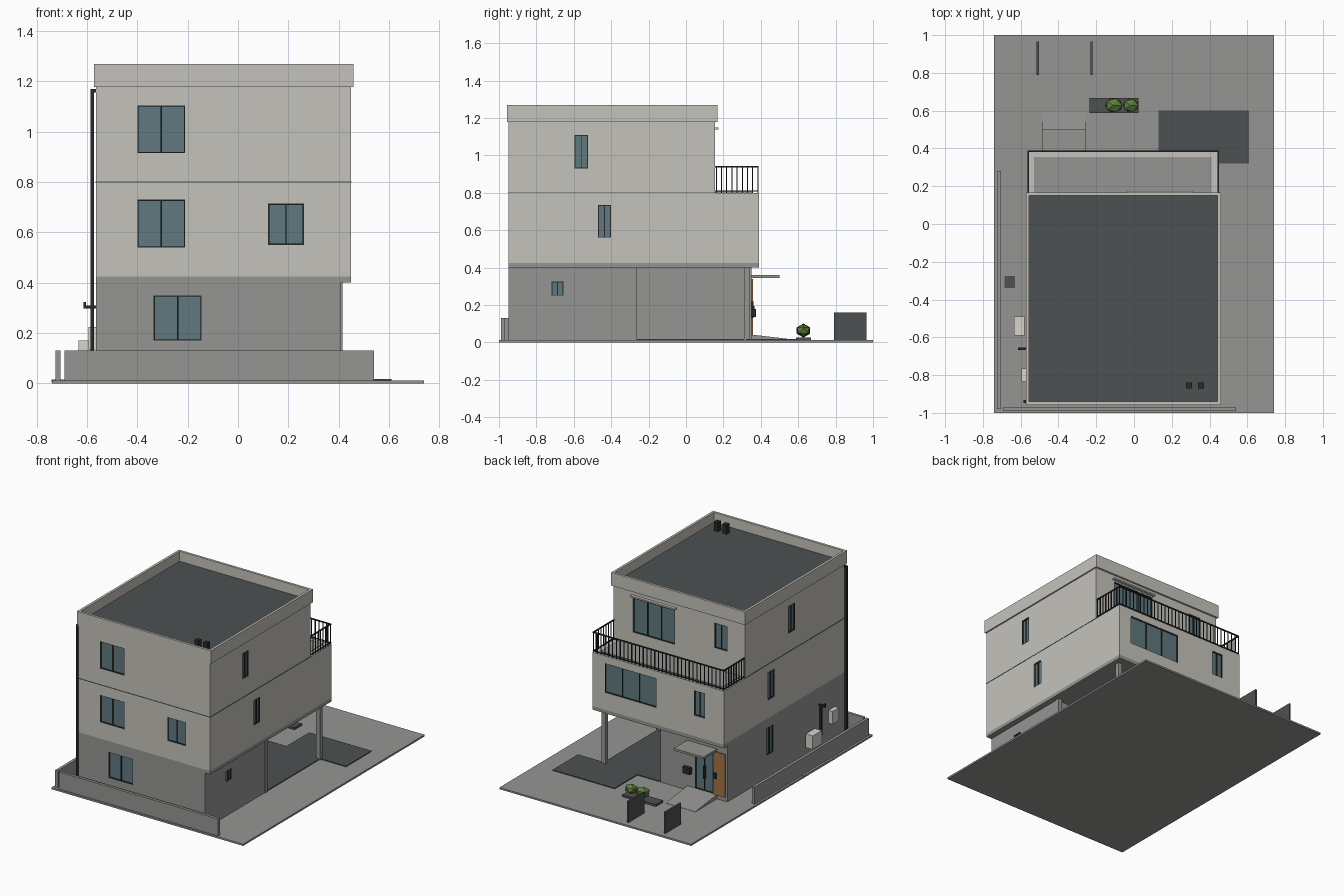
import bpy, bmesh
from mathutils import Vector, Matrix

if "Cube" in bpy.data.objects:
    bpy.data.objects.remove(bpy.data.objects["Cube"])


def material(name, r, g, b):
    m = bpy.data.materials.new(name)
    m.diffuse_color = (r, g, b, 1)
    m.use_nodes = True
    m.node_tree.nodes["Principled BSDF"].inputs["Base Color"].default_value = m.diffuse_color
    return m


CREAM = material("cream render", .56, .545, .50)
GREY = material("grey concrete", .30, .305, .295)
DARK = material("dark slate", .075, .083, .084)
BLACK = material("black metal", .022, .023, .024)
GLASS = material("blue glass", .115, .19, .215)
GREEN = material("leaf green", .11, .21, .045)
WOOD = material("warm wood", .36, .17, .06)
WHITE = material("off white", .68, .66, .60)


def finish(name, bm, mat):
    bmesh.ops.recalc_face_normals(bm, faces=bm.faces)
    me = bpy.data.meshes.new(name)
    bm.to_mesh(me)
    bm.free()
    ob = bpy.data.objects.new(name, me)
    bpy.context.collection.objects.link(ob)
    if mat:
        me.materials.append(mat)
    return ob


def boxes(name, specs, mat):
    """One object from boxes given as x0, x1, y0, y1, z0, z1."""
    bm = bmesh.new()
    for x0, x1, y0, y1, z0, z1 in specs:
        size = (abs(x1 - x0), abs(y1 - y0), abs(z1 - z0))
        mid = Vector((x0 + x1, y0 + y1, z0 + z1)) / 2
        bmesh.ops.create_cube(bm, size=1, matrix=Matrix.Translation(mid) @ Matrix.Diagonal((*size, 1)))
    return finish(name, bm, mat)


def box(name, x0, x1, y0, y1, z0, z1, mat):
    return boxes(name, [(x0, x1, y0, y1, z0, z1)], mat)


def prism(name, points, offset, mat):
    """Extrude a flat outline by an offset vector."""
    bm = bmesh.new()
    f = bm.faces.new([bm.verts.new(p) for p in points])
    new = bmesh.ops.extrude_face_region(bm, geom=[f])["geom"]
    bmesh.ops.translate(bm, vec=offset, verts=[v for v in new if isinstance(v, bmesh.types.BMVert)])
    return finish(name, bm, mat)


def ring(x0, x1, y0, y1, z0, z1, t):
    return [(x0, x1, y0, y0 + t, z0, z1), (x0, x1, y1 - t, y1, z0, z1),
            (x0, x0 + t, y0 + t, y1 - t, z0, z1), (x1 - t, x1, y0 + t, y1 - t, z0, z1)]


def on_wall(side, plane, a0, a1, d0, d1, z0, z1):
    """Box spec on a wall; d0..d1 is measured outward from the wall plane."""
    s = 1 if side in ("right", "back") else -1
    d = (plane + s * d0, plane + s * d1)
    return (*d, a0, a1, z0, z1) if side in ("left", "right") else (a0, a1, *d, z0, z1)


def add_windows(wall, label, windows):
    """Cut openings in a wall block, then fit glass and frames."""
    cuts, glass, bars = [], [], []
    t = .005
    for side, plane, a0, a1, z0, z1, panes in windows:
        def part(p0, p1, d0, d1, q0, q1):
            return on_wall(side, plane, p0, p1, d0, d1, q0, q1)
        cuts.append(part(a0, a1, -.014, .02, z0, z1))
        glass.append(part(a0, a1, -.016, -.008, z0, z1))
        for z in (z0, z1 - t):
            bars.append(part(a0, a1, -.014, -.002, z, z + t))
        for i in range(panes + 1):
            a = a0 + (a1 - a0 - t) * i / panes
            bars.append(part(a, a + t, -.014, -.002, z0, z1))
    cutter = boxes(label + "_cutter", cuts, None)
    cutter.hide_render = True
    mod = wall.modifiers.new("openings", "BOOLEAN")
    mod.operation, mod.object, mod.solver = "DIFFERENCE", cutter, "EXACT"
    bpy.context.view_layer.objects.active = wall
    bpy.ops.object.modifier_apply(modifier=mod.name)
    bpy.data.objects.remove(cutter)
    boxes(label + "_window_glass", glass, GLASS)
    boxes(label + "_window_frames", bars, BLACK)


# Site slab, boundary walls and paving
box("ground_slab", -.74, .74, -1, 1, 0, .012, GREY)
boxes("boundary_walls", [(-.69, .54, -.99, -.97, .012, .13), (-.725, -.705, -.98, .28, .012, .13)], GREY)
box("side_path", -.742, -.59, -.48, -.24, .004, .016, GREY)
prism("parking_pad", [(x, y, .010) for x, y in
      ((-.05, -.29), (.41, -.29), (.41, .32), (.61, .32), (.61, .6), (.13, .6), (.13, .35), (-.05, .35))],
      (0, 0, .008), DARK)
box("drain_cover", -.685, -.63, -.34, -.275, .012, .02, DARK)

# Ground floor with open parking bay
ground = prism("ground_floor", [(x, y, .01) for x, y in
               ((-.565, -.95), (.41, -.95), (.41, -.29), (-.05, -.29), (-.05, .35), (-.565, .35))],
               (0, 0, .39), GREY)
boxes("parking_columns", [(.385, .415, y, y + .03, .012, .4) for y in (-.295, .31)], GREY)
add_windows(ground, "ground_floor", [
    ("front", -.95, -.335, -.145, .17, .35, 2),
    ("right", .41, -.72, -.655, .25, .325, 2),
    ("left", -.565, -.155, -.08, .17, .36, 2),
    ("back", .35, -.455, -.314, .04, .315, 2)])

# Middle floor
box("middle_floor_slab", -.565, .45, -.95, .39, .4, .425, GREY)
middle = box("middle_floor", -.565, .45, -.95, .39, .425, .8, CREAM)
add_windows(middle, "middle_floor", [
    ("front", -.95, -.40, -.21, .54, .73, 2),
    ("front", -.95, .12, .262, .55, .715, 2),
    ("right", .45, -.47, -.40, .56, .735, 2),
    ("left", -.565, -.17, -.095, .55, .745, 2),
    ("back", .39, -.045, .354, .545, .75, 3),
    ("back", .39, -.42, -.335, .57, .745, 2)])

# Upper floor
upper = box("upper_floor", -.565, .45, -.95, .155, .8, 1.19, CREAM)
add_windows(upper, "upper_floor", [
    ("front", -.95, -.40, -.21, .915, 1.105, 2),
    ("right", .45, -.595, -.525, .93, 1.11, 2),
    ("left", -.565, -.395, -.32, .93, 1.12, 2),
    ("back", .155, -.025, .30, .89, 1.13, 3),
    ("back", .155, -.43, -.33, .95, 1.125, 2)])
boxes("floor_joint", ring(-.567, .452, -.952, .157, .799, .803, .01), DARK)
box("balcony_window_hood", -.035, .31, .15, .175, 1.14, 1.15, CREAM)

# Roof and parapet
boxes("parapet", ring(-.573, .46, -.957, .168, 1.178, 1.27, .017), CREAM)
box("roof_surface", -.557, .444, -.941, .152, 1.185, 1.2, DARK)
boxes("roof_vents", [(x - .016, x + .016, -.871, -.839, 1.195, 1.265) for x in (.29, .355)], BLACK)

# Balcony floor and railing
box("balcony_floor", -.53, .41, .15, .355, .798, .806, GREY)
w = .0025
rails = []
for z0, z1 in ((.935, .943), (.808, .813)):
    rails += [(-.563, .448, .381, .388, z0, z1)]
    rails += [(x - .0035, x + .0035, .155, .388, z0, z1) for x in (-.56, .445)]
for i in range(35):
    x = -.56 + 1.005 * i / 34
    rails.append((x - w, x + w, .3845 - w, .3845 + w, .8, .94))
for i in range(8):
    y = .162 + .2225 * i / 8
    rails += [(x - w, x + w, y - w, y + w, .8, .94) for x in (-.56, .445)]
boxes("balcony_railing", rails, BLACK)

# Entrance
box("entrance_canopy", -.485, -.255, .345, .5, .345, .36, GREY)
prism("entrance_ramp", [(-.485, y, z) for y, z in ((.35, .01), (.59, .01), (.59, .014), (.5, .025), (.35, .042))],
      (.23, 0, 0), GREY)
box("wood_panel", -.55, -.458, .345, .358, .04, .34, WOOD)
boxes("door_handle", [(-.392, -.386, .34, .362, .13, .22)], BLACK)
box("entry_intercom", -.485, -.463, .355, .366, .155, .195, BLACK)
box("mailbox", -.29, -.235, .345, .375, .135, .18, BLACK)

# Planter, bushes and gate panels
box("planter_bed", -.235, .025, .588, .668, .01, .026, DARK)
for i, (x, r) in enumerate(((-.107, .05), (-.017, .046))):
    bm = bmesh.new()
    bmesh.ops.create_icosphere(bm, subdivisions=1, radius=1,
                               matrix=Matrix.Translation((x, .628, .064)) @ Matrix.Diagonal((r, r * .85, r * .75, 1)))
    finish(f"bush_{i + 1}", bm, GREEN)
boxes("gate_panels", [(x - .006, x + .006, .79, .965, .01, .16) for x in (-.51, -.225)], DARK)

# Side services
boxes("downpipe", [(-.586, -.572, -.947, -.933, .02, 1.17), (-.58, -.56, -.947, -.933, 1.156, 1.17)], BLACK)
box("heat_pump", -.635, -.58, -.59, -.49, .075, .17, WHITE)
box("meter_box", -.595, -.56, -.835, -.765, .135, .225, WHITE)
boxes("flue_pipe", [(-.586, -.572, -.667, -.653, .1, .31), (-.615, -.56, -.666, -.654, .298, .31),
                    (-.615, -.604, -.666, -.654, .298, .323)], BLACK)
